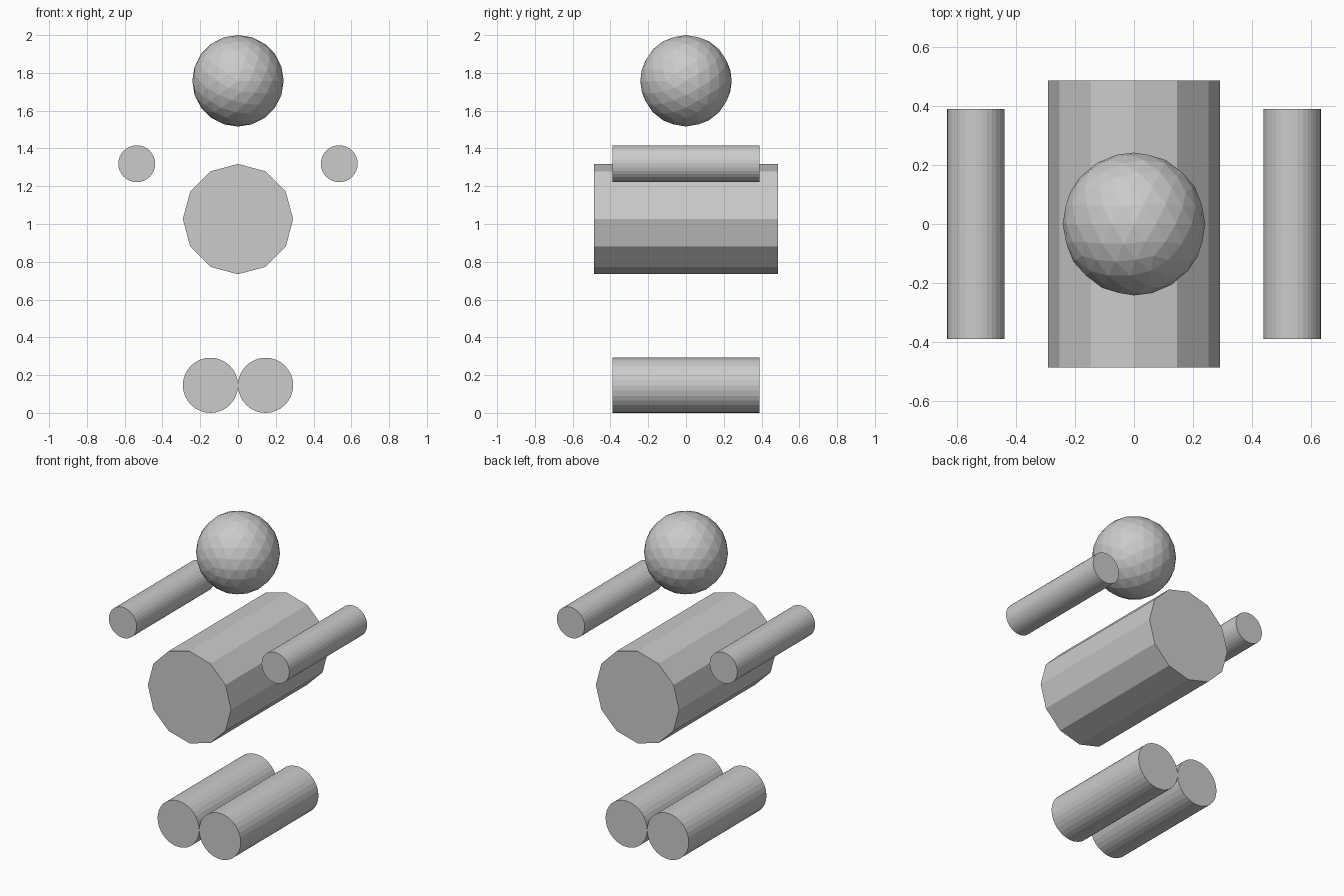
import bpy
from math import pi

if "Cube" in bpy.data.objects:
    bpy.data.objects.remove(bpy.data.objects["Cube"])


def rod(name, x, z, radius, length, sides):
    """Flat-shaded cylinder lying along the y axis."""
    bpy.ops.mesh.primitive_cylinder_add(
        vertices=sides, radius=radius, depth=length,
        location=(x, 0, z), rotation=(pi / 2, 0, 0))
    bpy.context.object.name = name


# Head: faceted ball
bpy.ops.mesh.primitive_ico_sphere_add(
    subdivisions=3, radius=0.242, location=(0, 0, 1.758), rotation=(pi / 2, 0, 0))
bpy.context.object.name = "head"

# Torso: twelve-sided barrel
rod("torso", 0, 1.026, 0.292, 0.974, 12)

# Arms and legs: mirrored pairs
for side, sign in (("left", -1), ("right", 1)):
    rod(side + "_arm", sign * 0.536, 1.319, 0.0975, 0.779, 32)
    rod(side + "_leg", sign * 0.146, 0.146, 0.146, 0.779, 32)
